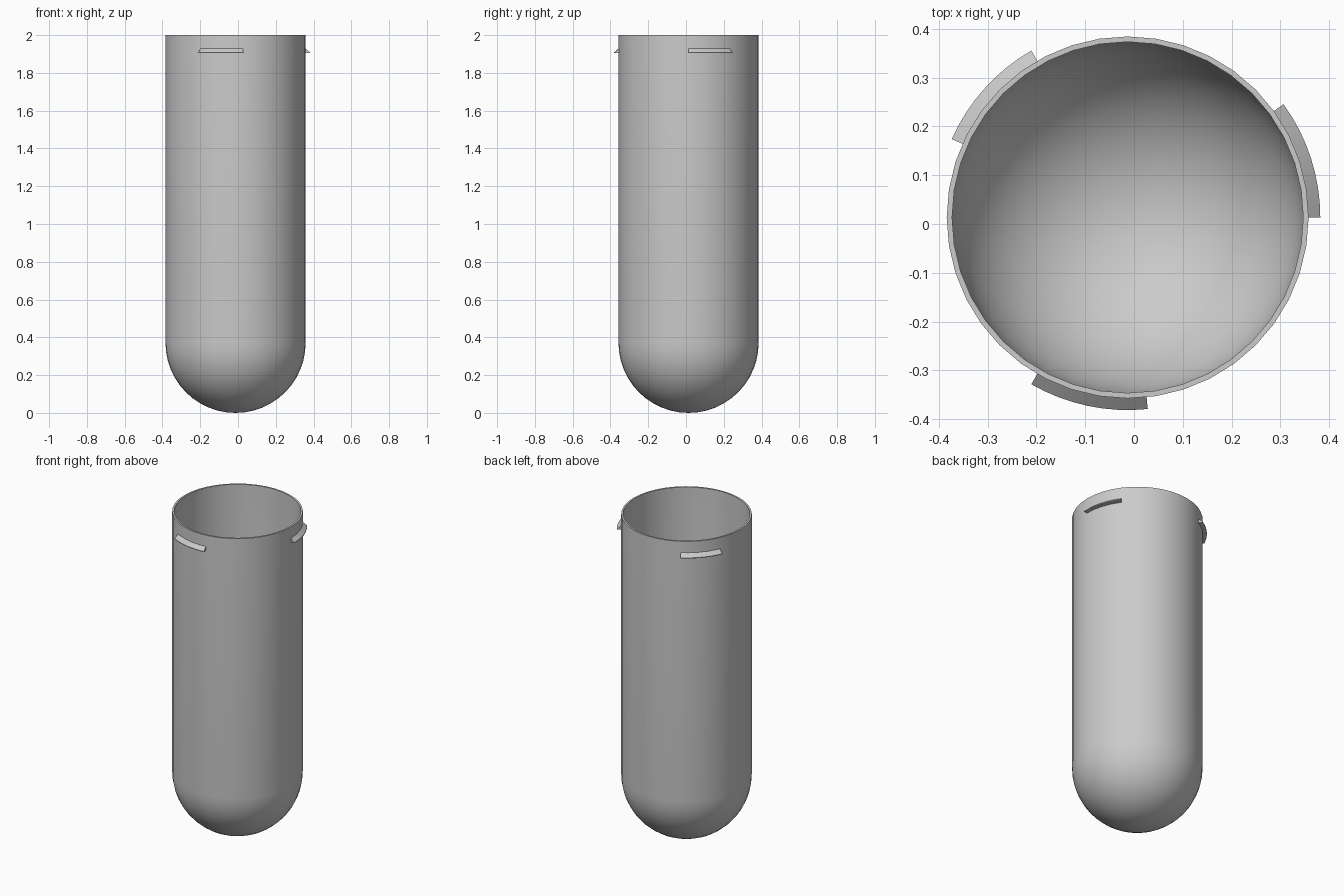
import bpy, bmesh
from math import sin, cos, pi, radians

cube = bpy.data.objects.get("Cube")
if cube:
    bpy.data.objects.remove(cube)

CX, CY = -0.013, 0.0135      # axis of the tube
R_OUT, R_IN = 0.371, 0.360
TOP, SEGS, RINGS = 2.0, 40, 12

grey = bpy.data.materials.new("light grey")
grey.use_nodes = True
colour = (0.6, 0.6, 0.6, 1)
grey.diffuse_color = colour
grey.node_tree.nodes["Principled BSDF"].inputs["Base Color"].default_value = colour


def finish(name, bm):
    bmesh.ops.recalc_face_normals(bm, faces=bm.faces)
    mesh = bpy.data.meshes.new(name)
    bm.to_mesh(mesh)
    bm.free()
    mesh.materials.append(grey)
    obj = bpy.data.objects.new(name, mesh)
    obj.location = (CX, CY, 0)
    bpy.context.collection.objects.link(obj)
    bpy.ops.object.select_all(action='DESELECT')
    bpy.context.view_layer.objects.active = obj
    obj.select_set(True)
    bpy.ops.object.shade_smooth_by_angle(angle=radians(30))
    return obj


def spin(bm, profile, start, sweep, steps):
    """Turn an open or closed profile of (radius, z) points about z."""
    verts = [bm.verts.new((r * cos(start), r * sin(start), z)) for r, z in profile]
    edges = [bm.edges.new(pair) for pair in zip(verts, verts[1:])]
    return verts, edges, bmesh.ops.spin(
        bm, geom=verts + edges, cent=(0, 0, 0), axis=(0, 0, 1),
        angle=sweep, steps=steps)


# Round-bottomed tube with an open top and a thin wall
def bowl(radius):
    arc = [i / RINGS * pi / 2 for i in range(RINGS + 1)]
    return [(radius * sin(a), R_OUT - radius * cos(a)) for a in arc]


bm = bmesh.new()
spin(bm, bowl(R_OUT) + [(R_OUT, TOP), (R_IN, TOP)] + bowl(R_IN)[::-1],
     0, 2 * pi, SEGS)
bmesh.ops.remove_doubles(bm, verts=bm.verts, dist=0.0001)
finish("tube", bm)

# Three wedge-shaped locking tabs around the rim
section = [(0.367, 1.932), (0.395, 1.908), (0.395, 1.904), (0.367, 1.904)]
for i in range(3):
    bm = bmesh.new()
    spin(bm, section + section[:1], radians(120 * i), radians(36), 8)
    bmesh.ops.remove_doubles(bm, verts=bm.verts, dist=0.0001)
    bmesh.ops.holes_fill(bm, edges=[e for e in bm.edges if e.is_boundary], sides=0)
    finish(f"locking_tab_{i + 1}", bm)
